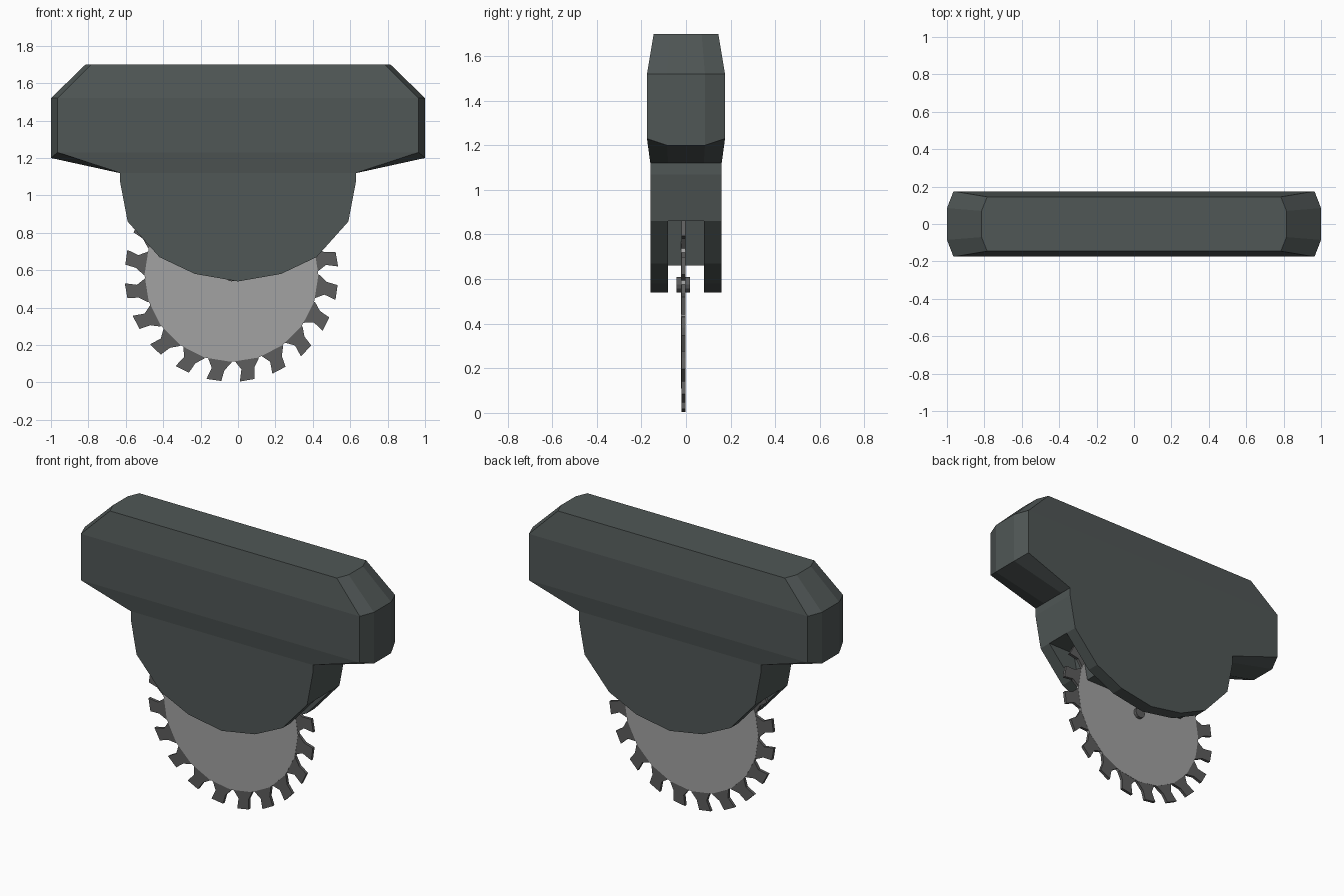
import bpy, bmesh
from math import sin, cos, radians

if "Cube" in bpy.data.objects:
    bpy.data.objects.remove(bpy.data.objects["Cube"])


def material(name, color):
    m = bpy.data.materials.new(name)
    m.diffuse_color = (*color, 1)
    m.use_nodes = True
    m.node_tree.nodes["Principled BSDF"].inputs["Base Color"].default_value = m.diffuse_color
    return m


HOUSING = material("dark_paint", (0.08, 0.095, 0.093))
STEEL = material("light_steel", (0.36, 0.36, 0.36))
TOOTH = material("dark_steel", (0.11, 0.11, 0.11))


def finish(name, bm, mat):
    bmesh.ops.recalc_face_normals(bm, faces=bm.faces)
    me = bpy.data.meshes.new(name)
    bm.to_mesh(me)
    bm.free()
    me.materials.append(mat)
    ob = bpy.data.objects.new(name, me)
    bpy.context.collection.objects.link(ob)
    return ob


def add_prism(bm, profile, y0, y1):
    """Extrude an x,z outline from y0 to y1."""
    a = [bm.verts.new((x, y0, z)) for x, z in profile]
    b = [bm.verts.new((x, y1, z)) for x, z in profile]
    bm.faces.new(a)
    bm.faces.new(b[::-1])
    n = len(a)
    for i in range(n):
        j = (i + 1) % n
        bm.faces.new((a[i], b[i], b[j], a[j]))


def mirrored(half):
    """Right half outline, completed on the left."""
    return half + [(-x, z) for x, z in reversed(half) if x > 0]


# Upper bar: eight-sided rings stacked in z
# ring: corner x, corner y, corner z, end x, end y, end z
levels = [(0.63, 0.16, 1.12, 0.635, 0.08, 1.12),
          (0.965, 0.175, 1.23, 1.0, 0.085, 1.2),
          (0.965, 0.175, 1.52, 1.0, 0.085, 1.52),
          (0.785, 0.145, 1.70, 0.815, 0.07, 1.70)]
bm = bmesh.new()
rings = []
for cx, cy, cz, ex, ey, ez in levels:
    q = [(ex, ey, ez), (cx, cy, cz)]
    pts = q + [(-x, y, z) for x, y, z in q[::-1]]
    pts += [(-x, -y, z) for x, y, z in pts]
    rings.append([bm.verts.new(p) for p in pts])
for lo, hi in zip(rings, rings[1:]):
    for i in range(8):
        j = (i + 1) % 8
        bm.faces.new((lo[i], lo[j], hi[j], hi[i]))
bm.faces.new(rings[0])
bm.faces.new(rings[-1])
finish("upper_bar", bm, HOUSING)

# Blade guard: solid top, two side plates and a recessed core
bm = bmesh.new()
add_prism(bm, mirrored([(0.59, 0.86), (0.63, 1.07), (0.63, 1.125)]), -0.16, 0.16)
finish("guard_top", bm, HOUSING)
plate = mirrored([(0, 0.54), (0.23, 0.58), (0.42, 0.67), (0.59, 0.86)])
for name, y0, y1 in (("front_guard_plate", -0.16, -0.08), ("back_guard_plate", 0.08, 0.16)):
    bm = bmesh.new()
    add_prism(bm, plate, y0, y1)
    finish(name, bm, HOUSING)
bm = bmesh.new()
add_prism(bm, mirrored([(0.36, 0.66), (0.40, 0.86)]), -0.08, 0.08)
finish("guard_core", bm, HOUSING)

# Saw blade: twenty-sided disc
CX, CZ, CY = -0.035, 0.575, -0.012


def polar(r, deg):
    return CX + r * cos(radians(deg)), CZ + r * sin(radians(deg))


bm = bmesh.new()
add_prism(bm, [polar(0.465, 18 * i) for i in range(20)], CY - 0.01, CY + 0.01)
finish("blade_disc", bm, STEEL)

# Hooked teeth around the disc
hook = [(0.455, 0), (0.464, 2.5), (0.508, 6), (0.572, 4.5),
        (0.57, 12.5), (0.511, 13.8), (0.47, 18), (0.455, 18)]
bm = bmesh.new()
for i in range(20):
    add_prism(bm, [polar(r, a + 18 * i) for r, a in hook], CY - 0.009, CY + 0.009)
finish("blade_teeth", bm, TOOTH)

# Centre bolt
bm = bmesh.new()
add_prism(bm, [polar(0.035, 30 * i) for i in range(12)], CY - 0.03, CY + 0.03)
finish("blade_bolt", bm, TOOTH)
